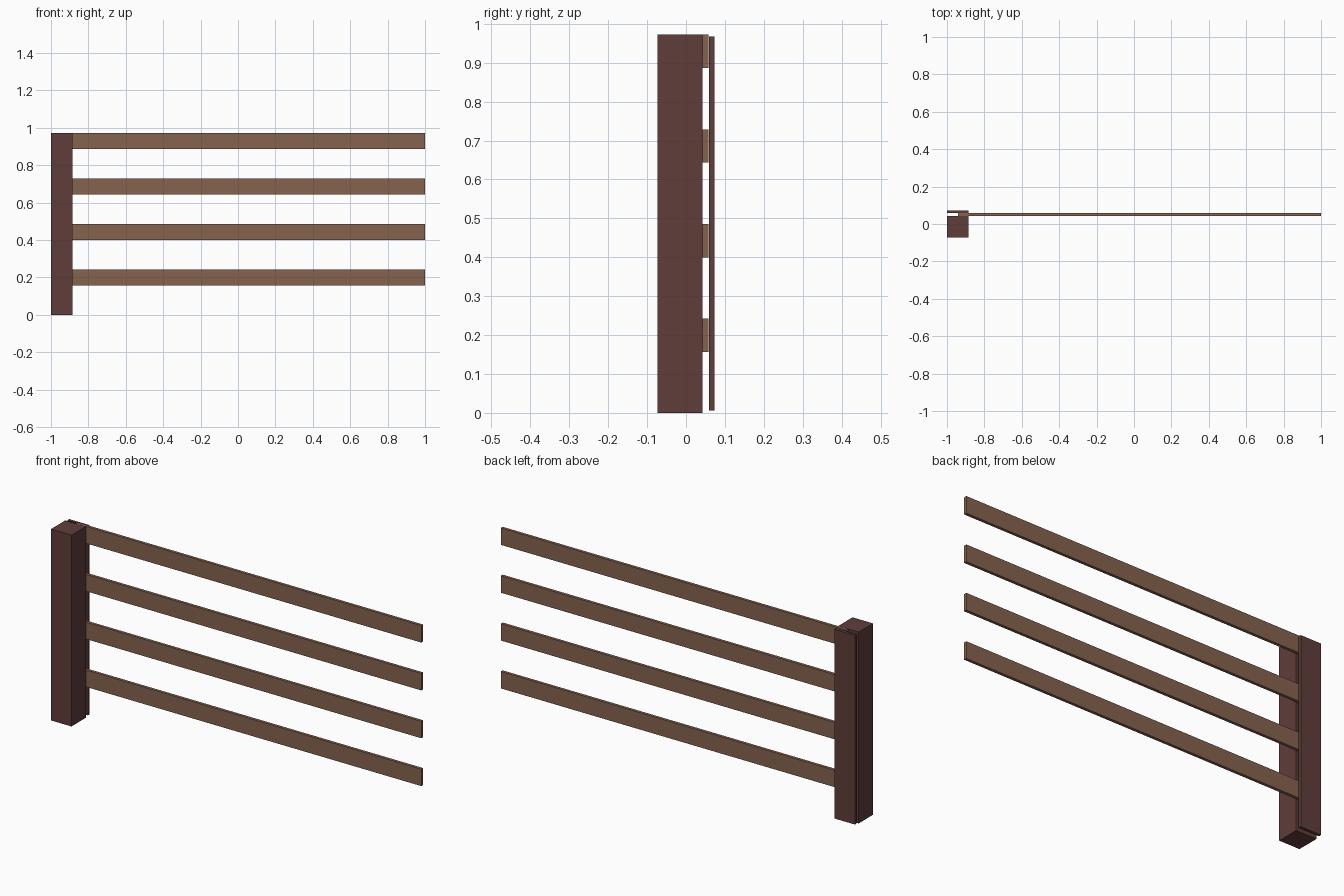
import bpy, bmesh
from mathutils import Vector

if "Cube" in bpy.data.objects:
    bpy.data.objects.remove(bpy.data.objects["Cube"])


def material(name, color):
    m = bpy.data.materials.new(name)
    m.diffuse_color = color
    m.use_nodes = True
    m.node_tree.nodes["Principled BSDF"].inputs["Base Color"].default_value = m.diffuse_color
    return m


def box(name, lo, hi, mat):
    lo, hi = Vector(lo), Vector(hi)
    bm = bmesh.new()
    bmesh.ops.create_cube(bm, size=1)
    bmesh.ops.scale(bm, vec=hi - lo, verts=bm.verts)
    mesh = bpy.data.meshes.new(name)
    bm.to_mesh(mesh)
    bm.free()
    mesh.materials.append(mat)
    obj = bpy.data.objects.new(name, mesh)
    obj.location = (lo + hi) / 2
    bpy.context.collection.objects.link(obj)
    return obj


dark_wood = material("dark_wood", (0.115, 0.047, 0.043, 1))
light_wood = material("light_wood", (0.235, 0.125, 0.08, 1))

# Square post standing in front of the rail ends
box("post", (-1, -0.073, 0), (-0.885, 0.042, 0.972), dark_wood)

# Thin cover board clamping the rails from behind
box("cover_board", (-1, 0.059, 0.006), (-0.885, 0.073, 0.967), dark_wood)

# Four evenly spaced rails, starting at the middle of the post
for i in range(4):
    z = 0.157 + i * 0.243
    box(f"rail_{i + 1}", (-0.942, 0.043, z), (1, 0.058, z + 0.086), light_wood)
